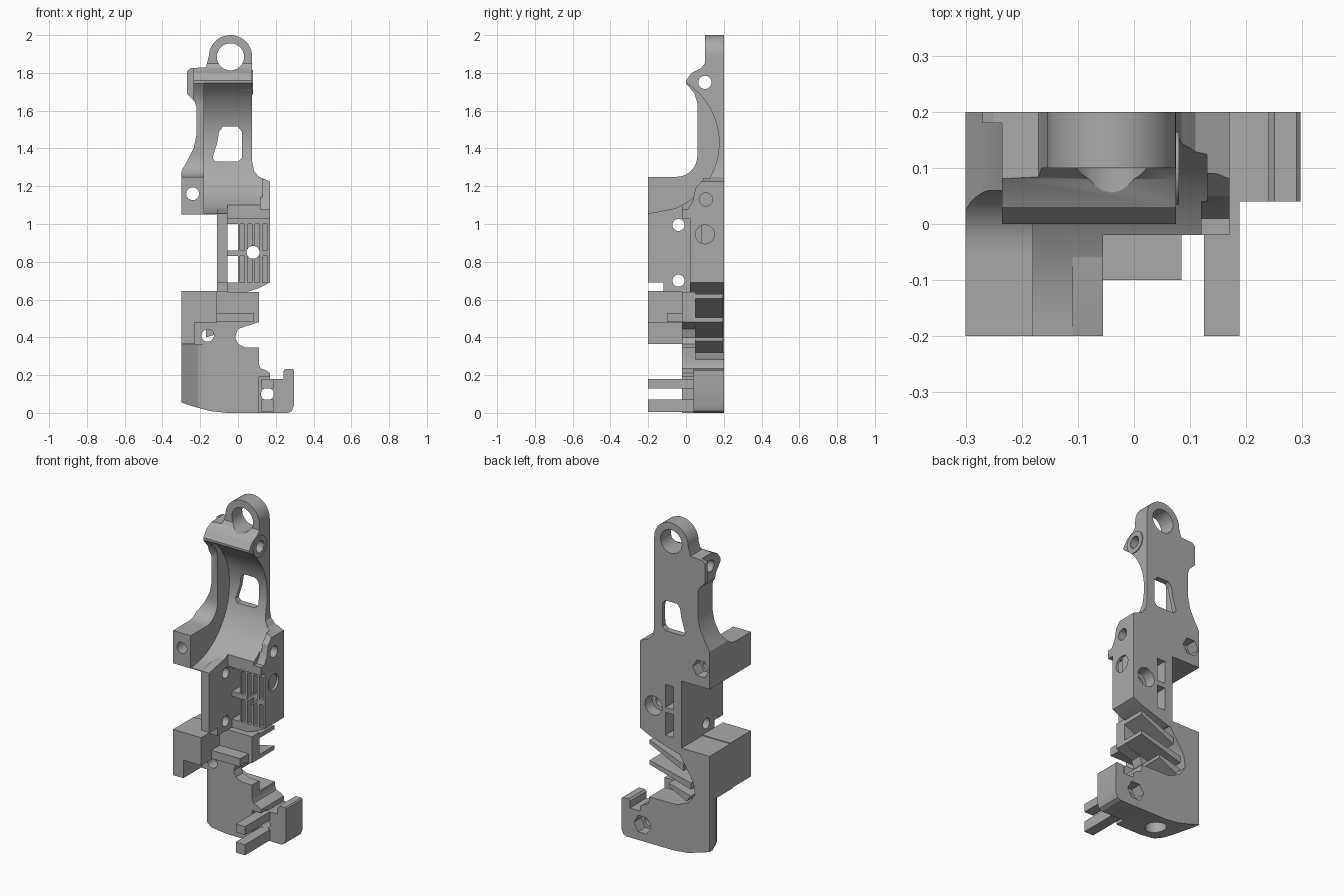
import bpy, bmesh, math
from mathutils import Vector

cube = bpy.data.objects.get("Cube")
if cube:
    bpy.data.objects.remove(cube, do_unlink=True)

GREY = (0.40, 0.40, 0.40, 1)
mat = bpy.data.materials.new("plain grey")
mat.use_nodes = True
mat.diffuse_color = GREY
bsdf = mat.node_tree.nodes["Principled BSDF"]
bsdf.inputs["Base Color"].default_value = GREY
bsdf.inputs["Roughness"].default_value = 0.6


def prism(name, axis, pts, a, b):
    """Extrude a 2D outline along an axis from a to b."""
    place = {"X": lambda p, t: (t, p[0], p[1]),
             "Y": lambda p, t: (p[0], t, p[1]),
             "Z": lambda p, t: (p[0], p[1], t)}[axis]
    bm = bmesh.new()
    face = bm.faces.new([bm.verts.new(place(p, a)) for p in pts])
    ext = bmesh.ops.extrude_face_region(bm, geom=[face])
    shift = Vector(place((0, 0), b - a))
    bmesh.ops.translate(bm, vec=shift,
                        verts=[v for v in ext["geom"] if isinstance(v, bmesh.types.BMVert)])
    bmesh.ops.recalc_face_normals(bm, faces=bm.faces)
    mesh = bpy.data.meshes.new(name)
    bm.to_mesh(mesh)
    bm.free()
    obj = bpy.data.objects.new(name, mesh)
    bpy.context.collection.objects.link(obj)
    mesh.materials.append(mat)
    return obj


def box(name, x0, x1, y0, y1, z0, z1):
    return prism(name, "Z", [(x0, y0), (x1, y0), (x1, y1), (x0, y1)], z0, z1)


def arc(c, r, start, end, n):
    steps = [math.radians(start + (end - start) * i / n) for i in range(n + 1)]
    return [(c[0] + r * math.cos(t), c[1] + r * math.sin(t)) for t in steps]


def rod(axis, c, r, a, b, n=32):
    return prism("cutter", axis, arc(c, r, 0, 360, n)[:-1], a, b)


def carve(obj, *cutters, op="DIFFERENCE"):
    for c in cutters:
        c.hide_render = True
        mod = obj.modifiers.new("carve", "BOOLEAN")
        mod.operation, mod.solver, mod.object = op, "EXACT", c
        bpy.context.view_layer.objects.active = obj
        bpy.ops.object.modifier_apply(modifier=mod.name)
        bpy.data.objects.remove(c, do_unlink=True)


def bolt_hole(c, nut, sides):
    """Through hole with a wider pocket in the back."""
    return [rod("Y", c, 0.034, -0.3, 0.3), rod("Y", c, nut, 0.13, 0.3, sides)]


# Upper frame: front outline crossed with side outline, then bored
ring = (-0.04, 1.885)
outline = [(-0.3, 1.05), (-0.3, 1.28), (-0.27, 1.33), (-0.235, 1.4), (-0.22, 1.47),
           (-0.22, 1.62), (-0.23, 1.65), (-0.27, 1.69), (-0.27, 1.81), (-0.25, 1.825),
           (-0.17, 1.83)]
outline += arc(ring, 0.115, 180, 0, 24)
outline += [(0.075, 1.33), (0.085, 1.28), (0.11, 1.25), (0.17, 1.225), (0.17, 1.05)]
side = [(0.2, 1), (0.2, 2.1), (0.1, 2.1), (0.1, 1.85), (0.08, 1.825), (0.03, 1.8), (0, 1.76),
        (0, 1.745), (0.045, 1.69), (0.06, 1.64)]
side += arc((-0.05, 1.36), 0.11, 0, -90, 10) + [(-0.2, 1.25), (-0.2, 1)]
upper = prism("upper_frame", "Y", outline, -0.3, 0.3)
carve(upper, prism("side", "X", side, -1, 1), op="INTERSECT")
carve(upper,
      rod("X", (-0.2, 1.43), 0.375, -0.18, 0.13, 96),
      box("front_trim", -0.055, 0.4, -0.4, -0.02, 0.9, 1.7),
      box("ear_trim", -0.4, -0.235, -0.4, 0.18, 1.64, 1.9),
      prism("lug_trim", "X", [(-0.3, 1.08), (0.01, 1.08), (0.035, 1.12), (0.05, 1.19),
                              (0.09, 1.235), (0.09, 1.4), (-0.3, 1.4)], 0.12, 0.3),
      rod("Y", ring, 0.072, -0.3, 0.3),
      prism("window", "Y", [(-0.135, 1.35), (-0.12, 1.33), (0, 1.33), (0.02, 1.35), (0.02, 1.49),
                            (0, 1.515), (-0.08, 1.515), (-0.1, 1.49), (-0.11, 1.43)], -0.3, 0.3),
      rod("X", (0.1, 1.75), 0.035, -0.4, 0.4),
      rod("X", (0.105, 1.13), 0.035, 0.1, 0.3),
      *bolt_hole((-0.24, 1.16), 0.055, 6))

# Raised collar round the upper side hole
collar = rod("X", (0.1, 1.75), 0.065, 0.03, 0.08)
collar.name = "side_collar"
carve(collar, rod("X", (0.1, 1.75), 0.036, 0, 0.2))

# Middle plate with grooves and windows
middle = prism("middle_plate", "Y", [(-0.11, 0.61), (-0.08, 0.6), (0.11, 0.66), (0.17, 0.69),
                                     (0.17, 1.06), (-0.11, 1.06)], 0.02, 0.2)
for z0, z1 in ((0.69, 0.83), (0.86, 1.0)):
    carve(middle, box("window", -0.055, 0, -0.3, 0.3, z0, z1))
    for i in range(4):
        x = 0.01 + 0.04 * i
        carve(middle, box("groove", x, x + 0.025, -0.1, 0.08, z0, z1))
carve(middle, *bolt_hole((0.08, 0.85), 0.058, 32), rod("X", (0.1, 0.945), 0.05, 0.155, 0.3))
box("middle_top_ledge", -0.06, 0.17, -0.02, 0.1, 1.03, 1.07)

# Standing wall beside the middle plate
wall = prism("middle_wall", "X", [(-0.2, 0.69), (-0.12, 0.69), (-0.12, 0.64), (0.03, 0.64),
                                  (0.03, 1.09), (-0.02, 1.09), (-0.2, 1.055)], -0.11, -0.055)
carve(wall, *[rod("X", (-0.04, z), 0.032, -0.3, 0.1) for z in (0.7, 0.995)])

# Lower body with side bite, rounded left flank and back pocket
lower = prism("lower_body", "Y", [(-0.3, 0.055), (-0.24, 0.035), (-0.15, 0.01), (-0.06, 0),
                                  (0.12, 0), (0.17, 0.01), (0.17, 0.21), (0.15, 0.225),
                                  (0.12, 0.235), (0.11, 0.26), (0.11, 0.345), (0.04, 0.345),
                                  (0, 0.365), (-0.015, 0.4), (0, 0.445), (0.11, 0.48),
                                  (0.11, 0.64), (-0.3, 0.64)], -0.02, 0.2)
carve(lower,
      prism("flank", "Z", [(-0.4, 0.19), (-0.31, 0.19), (-0.29, 0.15), (-0.235, 0.04), (-0.21, 0),
                           (-0.17, -0.02), (-0.16, -0.1), (-0.4, -0.1)], -0.1, 0.36),
      prism("pocket", "Y", [(0.3, 0.7), (-0.08, 0.62), (-0.14, 0.53), (-0.19, 0.45), (-0.2, 0.38),
                            (-0.16, 0.32), (-0.08, 0.285), (0.3, 0.28)], 0.05, 0.3),
      box("corner_step", 0.11, 0.3, -0.1, 0.04, -0.1, 0.19),
      rod("Z", (-0.08, 0.09), 0.06, -0.1, 0.08),
      rod("Y", (-0.16, 0.41), 0.033, -0.3, 0.3),
      *bolt_hole((0.155, 0.1), 0.058, 6))

# Slanted fins in the back pocket
for name, pts in (("upper_fin", [(-0.12, 0.5), (0.11, 0.605), (0.11, 0.63), (-0.12, 0.54)]),
                  ("middle_fin", [(-0.17, 0.4), (0.11, 0.48), (0.11, 0.505), (-0.17, 0.44)]),
                  ("lower_fin", [(-0.14, 0.32), (-0.02, 0.38), (-0.02, 0.4), (-0.17, 0.36)])):
    prism(name, "Y", pts, 0.04, 0.195)

# Forward block on the left, its tab, and the front ledge
prism("forward_block", "Y", [(-0.3, 0.365), (-0.23, 0.365), (-0.23, 0.475), (-0.11, 0.475),
                             (-0.11, 0.645), (-0.3, 0.645)], -0.2, 0)
box("front_ledge", -0.11, 0.085, -0.1, 0, 0.48, 0.53)

# Hook and its two prongs
hook = prism("hook", "Y", [(0.1, 0), (0.265, 0), (0.285, 0.01), (0.297, 0.04), (0.297, 0.225),
                           (0.29, 0.232), (0.25, 0.232), (0.24, 0.22), (0.24, 0.18),
                           (0.1, 0.18)], 0.04, 0.2)
carve(hook, *bolt_hole((0.155, 0.1), 0.058, 6))
for name, z0, z1 in (("lower_prong", 0.005, 0.07), ("upper_prong", 0.13, 0.18)):
    box(name, 0.125, 0.188, -0.2, 0.06, z0, z1)

# Smooth curved surfaces, keep edges sharp
bpy.ops.object.select_all(action="DESELECT")
for obj in bpy.context.collection.objects:
    if obj.type == "MESH" and mat.name in obj.data.materials:
        obj.select_set(True)
        bpy.context.view_layer.objects.active = obj
bpy.ops.object.shade_smooth_by_angle(angle=math.radians(25))
